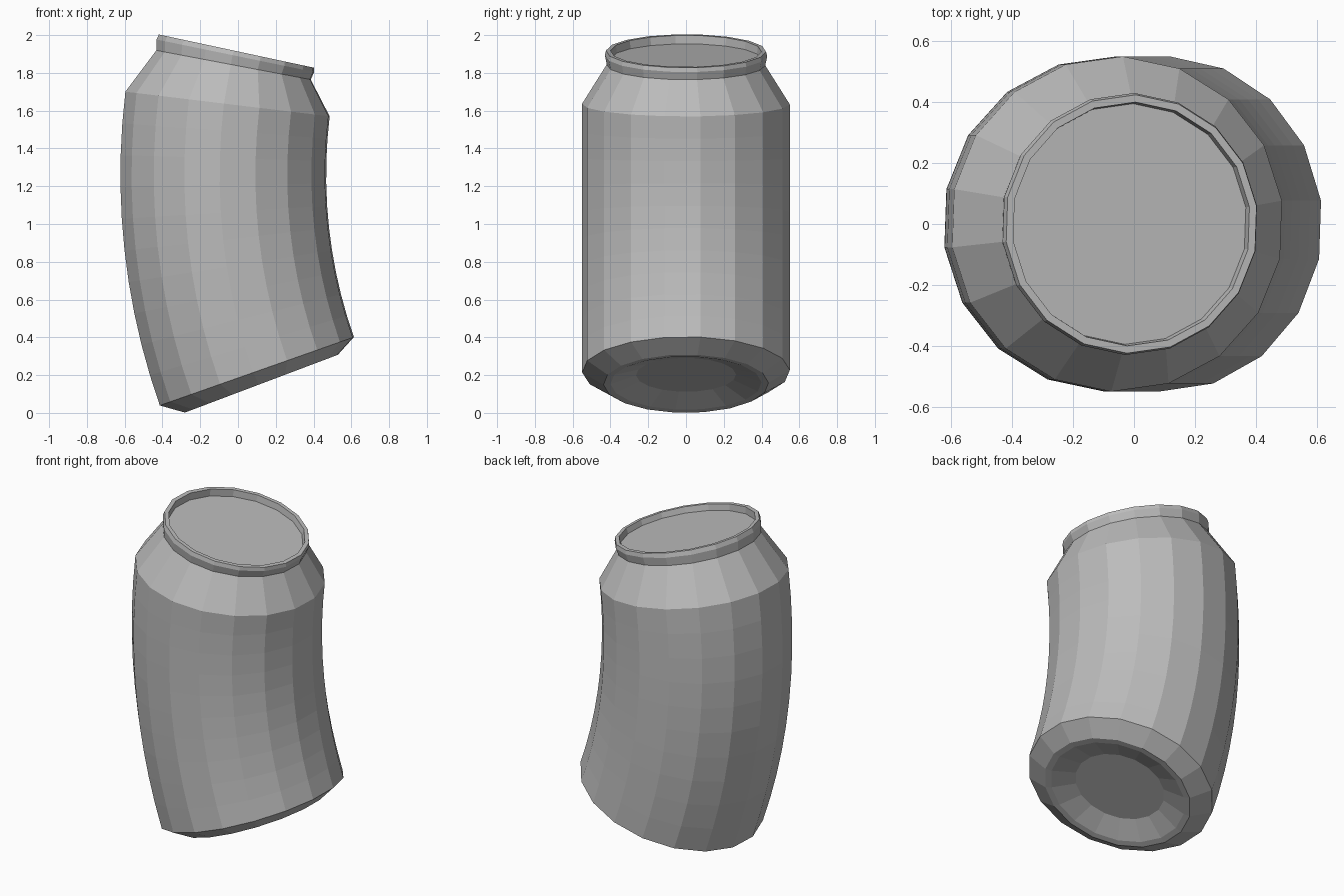
import bpy
import bmesh
from math import sin, cos, radians

cube = bpy.data.objects.get("Cube")
if cube:
    bpy.data.objects.remove(cube, do_unlink=True)

SIDES = 18
BODY_STEPS = 10
BODY_RADIUS = 0.55
BODY_LENGTH = 1.436
BEND_RADIUS = 3.13
BEND_START = radians(19.4)
BEND_X, BEND_Z = 3.052, 1.26

# Grey metal
metal = bpy.data.materials.new("grey_metal")
metal.use_nodes = True
grey = (0.5, 0.5, 0.5, 1.0)
metal.diffuse_color = grey
metal.node_tree.nodes["Principled BSDF"].inputs["Base Color"].default_value = grey


def bend(x, y, s):
    """Bend an upright point sideways around a distant axis."""
    t = BEND_START - s / BEND_RADIUS
    reach = BEND_RADIUS - x
    return (BEND_X - reach * cos(t), y, BEND_Z - reach * sin(t))


# Profile as (radius, distance along the can), from base centre to lid
base = [(0.265, -0.02), (0.40, -0.067), (0.437, -0.07)]
body = [(BODY_RADIUS, BODY_LENGTH * i / BODY_STEPS) for i in range(BODY_STEPS + 1)]
top = [(0.42, 1.645), (0.43, 1.695), (0.424, 1.72), (0.4, 1.72), (0.395, 1.68)]
profile = base + body + top

# Revolve and bend the profile, closing it with the base panel and lid
bm = bmesh.new()
rings = []
for radius, s in profile:
    ring = []
    for k in range(SIDES):
        a = radians(8 + 360 * k / SIDES)
        ring.append(bm.verts.new(bend(radius * cos(a), radius * sin(a), s)))
    rings.append(ring)
for low, high in zip(rings, rings[1:]):
    for k in range(SIDES):
        n = (k + 1) % SIDES
        bm.faces.new((low[k], low[n], high[n], high[k]))
bm.faces.new(rings[0][::-1])
bm.faces.new(rings[-1])
bmesh.ops.recalc_face_normals(bm, faces=bm.faces)

mesh = bpy.data.meshes.new("bent_can")
bm.to_mesh(mesh)
bm.free()
mesh.materials.append(metal)
can = bpy.data.objects.new("bent_can", mesh)
bpy.context.collection.objects.link(can)
